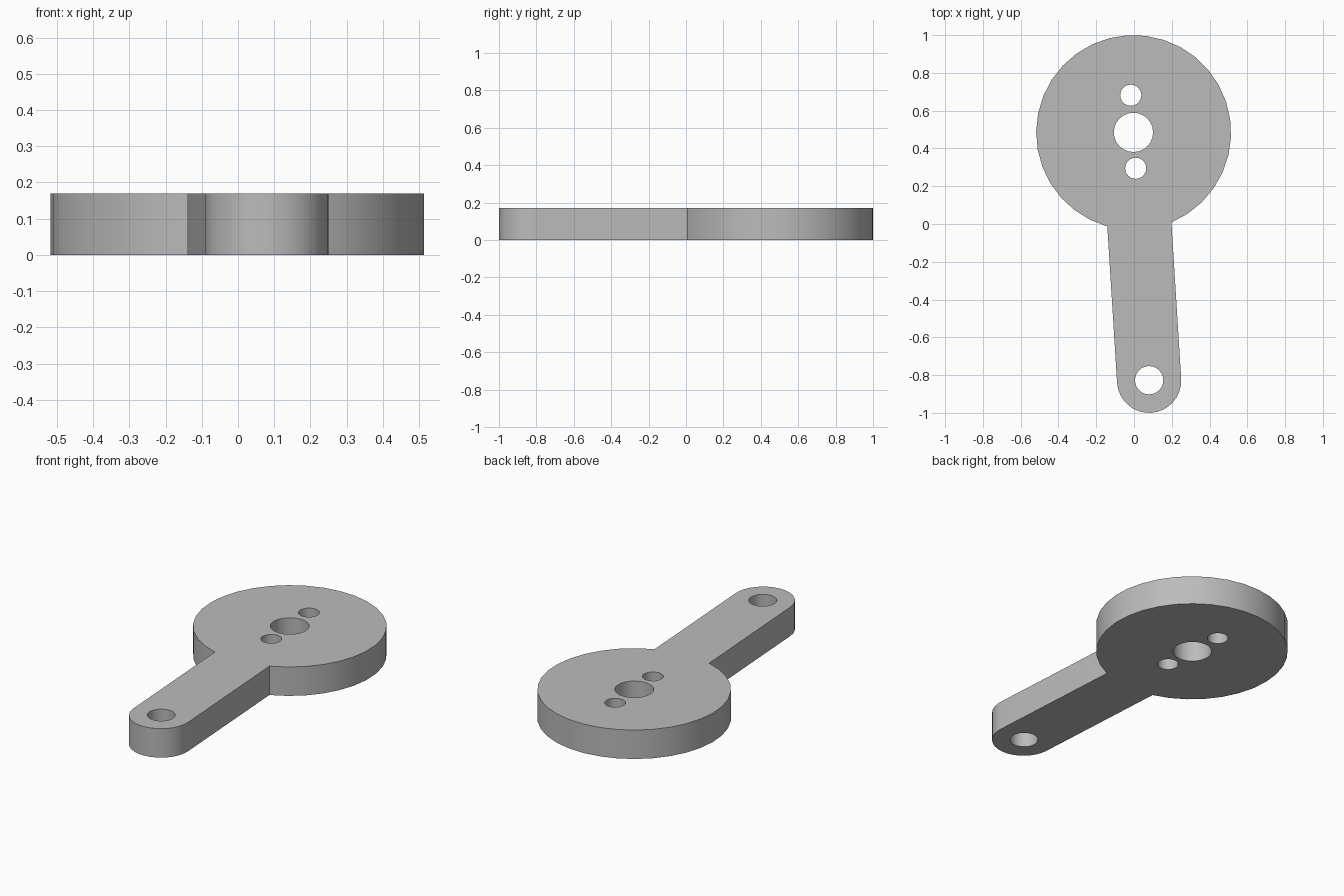
import bpy, bmesh
from math import sin, cos, asin, pi, radians
from mathutils import Vector, Matrix

if "Cube" in bpy.data.objects:
    bpy.data.objects.remove(bpy.data.objects["Cube"])

THICKNESS = 0.17
DISC_R, ARM_R = 0.516, 0.17
disc = Vector((-0.002, 0.484, 0))
arm_end = Vector((0.08, -0.83, 0))
reach = (arm_end - disc).length
tilt = Vector((0, -1)).angle_signed((arm_end - disc).xy)

grey = bpy.data.materials.new("plain grey")
grey.use_nodes = True
colour = (0.5, 0.5, 0.5, 1)
grey.diffuse_color = colour
grey.node_tree.nodes["Principled BSDF"].inputs["Base Color"].default_value = colour


def arc(x, y, radius, start, end, steps):
    """Points along an arc, both ends included."""
    angles = [start + (end - start) * i / steps for i in range(steps + 1)]
    return [Vector((x + radius * cos(a), y + radius * sin(a), 0)) for a in angles]


def add_loop(bm, points):
    verts = [bm.verts.new(p) for p in points]
    return [bm.edges.new((v, verts[i - 1])) for i, v in enumerate(verts)]


# Outline of disc and arm, drawn with the arm straight down, then tilted
neck = asin(ARM_R / DISC_R)
outline = arc(0, 0, DISC_R, -pi / 2 + neck, 1.5 * pi - neck, 30)
outline += arc(0, -reach, ARM_R, pi, 2 * pi, 16)
place = Matrix.Translation(disc) @ Matrix.Rotation(-tilt, 4, "Z")

bm = bmesh.new()
edges = add_loop(bm, [place @ p for p in outline])

# Hub hole, two pin holes and the hole in the arm end
holes = [(-0.003, 0.485, 0.104), (-0.017, 0.682, 0.056),
         (0.009, 0.295, 0.056), (0.08, -0.827, 0.075)]
for x, y, radius in holes:
    edges += add_loop(bm, arc(x, y, radius, 0, 2 * pi, 24)[:-1])

# Fill the flat profile and raise it to a plate
bmesh.ops.triangle_fill(bm, edges=edges, use_beauty=True, normal=(0, 0, 1))
raised = bmesh.ops.extrude_face_region(bm, geom=bm.faces[:], use_keep_orig=True)
top = [v for v in raised["geom"] if isinstance(v, bmesh.types.BMVert)]
bmesh.ops.translate(bm, verts=top, vec=(0, 0, THICKNESS))
bmesh.ops.recalc_face_normals(bm, faces=bm.faces[:])

mesh = bpy.data.meshes.new("crank_plate")
bm.to_mesh(mesh)
bm.free()
mesh.materials.append(grey)
plate = bpy.data.objects.new("crank_plate", mesh)
bpy.context.collection.objects.link(plate)

# Smooth rims with sharp corners
bpy.context.view_layer.objects.active = plate
plate.select_set(True)
bpy.ops.object.shade_smooth_by_angle(angle=radians(30))
